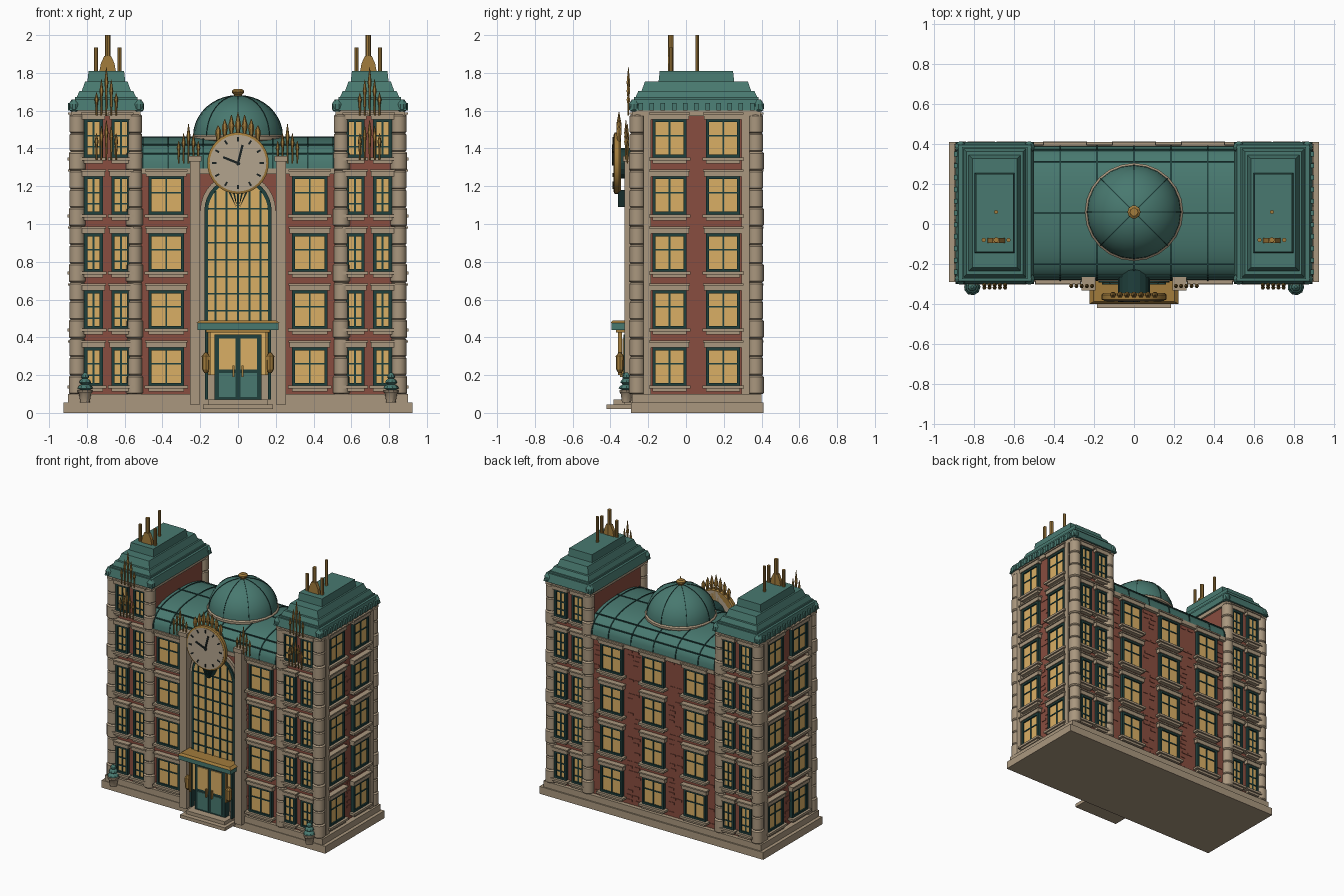
import bpy, bmesh, math, random
from mathutils import Matrix, Vector

cube = bpy.data.objects.get("Cube")
if cube:
    bpy.data.objects.remove(cube)
random.seed(4)
PALETTE = {
    "brick": (0.25, 0.075, 0.05), "stone": (0.40, 0.31, 0.21), "roof_green": (0.065, 0.19, 0.16),
    "dark_green": (0.014, 0.05, 0.045), "gold": (0.36, 0.2, 0.045), "lit_glass": (0.7, 0.43, 0.13),
    "black": (0.01, 0.015, 0.015), "clock_face": (0.45, 0.37, 0.27)}
MATS = {}
for key, rgb in PALETTE.items():
    m = bpy.data.materials.new(key)
    m.use_nodes = True
    m.diffuse_color = (*rgb, 1)
    m.node_tree.nodes["Principled BSDF"].inputs["Base Color"].default_value = (*rgb, 1)
    MATS[key] = m
PARTS = {}
ID = Matrix.Identity(4)


def part(name, mat):
    if name not in PARTS:
        PARTS[name] = (bmesh.new(), mat)
    return PARTS[name][0]


def box(name, mat, x, y, z, M=ID, taper=(0, 0)):
    """Box between pairs of limits; taper draws in the top edges."""
    T = M @ Matrix.Translation(((x[0]+x[1])/2, (y[0]+y[1])/2, (z[0]+z[1])/2))
    vs = bmesh.ops.create_cube(part(name, mat), size=1)["verts"]
    for v in vs:
        top = v.co.z > 0
        sx, sy = x[1]-x[0], y[1]-y[0]
        if top:
            sx, sy = sx - 2*taper[0], sy - 2*taper[1]
        v.co = T @ Vector((v.co.x*sx, v.co.y*sy, v.co.z*(z[1]-z[0])))


def lathe(name, mat, profile, at, n=12, M=ID):
    """Turn (radius, height) points around z at a place."""
    bm = part(name, mat)
    T = M @ Matrix.Translation(at)
    rings = []
    for r, z in profile:
        rings.append([bm.verts.new(T @ Vector((r*math.cos(a*math.tau/n), r*math.sin(a*math.tau/n), z)))
                      for a in range(n)])
    for lo, hi in zip(rings, rings[1:]):
        for i in range(n):
            bm.faces.new((lo[i], lo[(i+1) % n], hi[(i+1) % n], hi[i]))
    bm.faces.new(rings[0][::-1])
    bm.faces.new(rings[-1])


def prism(name, mat, pts, d0, d1, M=ID):
    """Extrude an outline in local x, z along local y."""
    bm = part(name, mat)
    a, b = ([bm.verts.new(M @ Vector((u, d, z))) for u, z in pts] for d in (d0, d1))
    bm.faces.new(a)
    bm.faces.new(b[::-1])
    for i in range(len(pts)):
        j = (i+1) % len(pts)
        bm.faces.new((a[i], b[i], b[j], a[j]))


def wall_frame(x, y, turn):
    return Matrix.Translation((x, y, 0)) @ Matrix.Rotation(math.radians(turn), 4, "Z")


CY = 0.055
FRONT, BACK = wall_frame(0, -0.26, 0), wall_frame(0, 0.37, 180)
SIDES = [wall_frame(0.86, CY, 90), wall_frame(-0.86, CY, -90)]


def window(M, u, z, w, h=0.2):
    """Framed sash window with lintel and sill."""
    a, b, lo, hi = u-w/2, u+w/2, z-h/2, z+h/2
    box("window_backing", "dark_green", (a, b), (-0.01, 0.01), (lo, hi), M)
    box("window_glass", "lit_glass", (a+0.015, b-0.015), (-0.013, 0), (lo+0.012, hi-0.012), M)
    for p in (a+0.008, b-0.008):
        box("window_frames", "dark_green", (p-0.008, p+0.008), (-0.024, 0), (lo, hi), M)
    for p in (lo+0.007, hi-0.007):
        box("window_frames", "dark_green", (a, b), (-0.024, 0), (p-0.007, p+0.007), M)
    box("window_bars", "dark_green", (u-0.005, u+0.005), (-0.018, 0), (lo, hi), M)
    for p in (z+0.015, z-0.045 if w < 0.12 else z+0.015):
        box("window_bars", "dark_green", (a, b), (-0.018, 0), (p-0.004, p+0.004), M)
    box("lintels", "stone", (a-0.012, b+0.012), (-0.032, 0), (hi, hi+0.028), M)
    box("lintels", "stone", (a-0.018, b+0.018), (-0.04, 0), (hi+0.028, hi+0.038), M)
    box("sills", "stone", (a-0.02, b+0.02), (-0.042, 0), (lo-0.016, lo), M)
    box("sills", "stone", (a, b), (-0.03, 0), (lo-0.032, lo-0.016), M)


def spikes(name, x, y, z, tops, gap):
    """Row of pointed gold rods."""
    for i, t in enumerate(tops):
        lathe(name, "gold", [(0.004, 0), (0.007, t*0.55), (0.011, t*0.68), (0.0015, t)],
              (x+(i-(len(tops)-1)/2)*gap, y, z), 6)


# Plinth and entrance steps
box("plinth", "stone", (-0.925, 0.925), (-0.29, 0.41), (0, 0.055))
box("plinth_top", "stone", (-0.9, 0.9), (-0.285, 0.4), (0.055, 0.1))
box("lower_step", "stone", (-0.185, 0.185), (-0.42, -0.25), (0.02, 0.045))
box("upper_step", "stone", (-0.16, 0.16), (-0.385, -0.25), (0.045, 0.07))

# Main block and towers
box("main_block", "brick", (-0.54, 0.54), (-0.26, 0.37), (0.1, 1.3))
FLOORS = [0.245 + 0.302*i for i in range(5)]
shaft = []
for i in range(15):
    z = 0.1 + i*0.0987
    r = 0.045 if i % 3 == 0 else 0.041
    shaft += [(r-0.006, z), (r, z+0.006), (r, z+0.09), (r-0.006, z+0.097)]
for s in (-1, 1):
    xs = sorted((s*0.53, s*0.86))
    box("tower_walls", "brick", xs, (-0.26, 0.37), (0.1, 1.58))
    for x in (0.851, 0.548):
        for y in (-0.258, 0.368):
            lathe("tower_columns", "stone", shaft, (s*x, y, 0), 14)
    for y in (-0.205, 0.315):
        box("corner_strips", "stone", sorted((s*0.85, s*0.885)), (y-0.02, y+0.02), (0.1, 1.58))
    box("tower_friezes", "stone", sorted((s*0.515, s*0.885)), (-0.285, 0.395), (1.572, 1.6))
    # Stepped tower roof
    tiers = [(0.196, 0.355, 1.6, 1.66, 0.014), (0.162, 0.327, 1.66, 1.705, 0.02),
             (0.13, 0.29, 1.705, 1.755, 0.018), (0.1, 0.2, 1.755, 1.81, 0.006)]
    for w, d, lo, hi, t in tiers:
        c = s*0.697
        box("tower_roofs", "roof_green", (c-w, c+w), (CY-d, CY+d), (lo, hi), ID, (t, t))
    box("roof_lips", "roof_green", (s*0.697-0.165, s*0.697+0.165), (CY-0.33, CY+0.33), (1.655, 1.672))
    for x in (0.525, 0.868):
        for y in (-0.275, 0.385):
            lathe("roof_corner_knobs", "roof_green", [(0.018, 0), (0.028, 0.015), (0.028, 0.04), (0.012, 0.065)],
                  (s*x, y, 1.595), 10)
    for i in range(11):
        y = -0.24 + i*0.059
        box("roof_brackets", "roof_green", sorted((s*0.88, s*0.9)), (y-0.012, y+0.012), (1.6, 1.64))
    # Gold crest and masts
    bell = [(-0.045, 1.8), (0.045, 1.8), (0.036, 1.85), (0.018, 1.89), (-0.018, 1.89), (-0.036, 1.85)]
    prism("crest_bells", "gold", [(s*0.69+u, z) for u, z in bell], -0.095, -0.07)
    for dx, y, top, r in ((-0.062, -0.08, 1.935, 0.011), (0.062, -0.08, 1.935, 0.011),
                          (0, -0.08, 2.0, 0.014), (0, 0.06, 2.0, 0.01)):
        lathe("masts", "gold", [(r, 1.8), (r, top)], (s*0.69+dx, y, 0), 8)
    # Spike ornaments
    spikes("tower_spikes", s*0.697, -0.305, 1.575, (0.12, 0.19, 0.255, 0.19, 0.12), 0.026)
    spikes("lower_tower_spikes", s*0.697, -0.318, 1.34, (0.14, 0.18, 0.21, 0.18, 0.14), 0.026)
    spikes("pilaster_spikes", s*0.262, -0.31, 1.32, (0.12, 0.16, 0.21, 0.16, 0.12), 0.026)
    # Entrance pilasters
    box("pilasters", "stone", sorted((s*0.2, s*0.255)), (-0.325, -0.25), (0.045, 1.33))
    box("pilaster_caps", "stone", sorted((s*0.192, s*0.263)), (-0.333, -0.25), (1.33, 1.36))
    # Wall lanterns
    box("lantern_brackets", "gold", sorted((s*0.145, s*0.155)), (-0.36, -0.34), (0.2, 0.44))
    lathe("lanterns", "gold", [(0.008, 0.21), (0.02, 0.23), (0.022, 0.3), (0.006, 0.32)], (s*0.17, -0.35, 0), 8)
    # Planters
    lathe("planters", "stone", [(0.025, 0.055), (0.032, 0.1), (0.04, 0.11), (0.04, 0.122)], (s*0.81, -0.315, 0), 10)
    for z, r in ((0.12, 0.042), (0.15, 0.033), (0.178, 0.022)):
        lathe("shrubs", "roof_green", [(r*0.5, z), (r, z+0.01), (r*0.85, z+0.022), (r*0.3, z+0.035)],
              (s*0.81, -0.315, 0), 9)

# Windows on all walls
for i, z in enumerate(FLOORS):
    for s in (-1, 1):
        for M in (FRONT, BACK):
            for u in (0.765, 0.62):
                window(M, s*u, z, 0.098)
    for M in SIDES:
        for u in (-0.142, 0.142):
            window(M, u, z, 0.18)
    if i < 4:
        for u in (-0.38, 0.38):
            window(FRONT, u, z, 0.19)
        for u in (-0.345, 0, 0.345):
            window(BACK, u, z, 0.18)

# Raised bricks between the windows
for M, spots in ((BACK, (-0.2, -0.145, 0.145, 0.2, -0.475, 0.475)), (FRONT, (-0.275, 0.275)),
                 (SIDES[0], (-0.02, 0.02)), (SIDES[1], (-0.02, 0.02))):
    for u in spots:
        for k in range(32):
            if random.random() < 0.45:
                z, o = 0.12+k*0.036, random.uniform(-0.008, 0.008)
                box("raised_bricks", "brick", (u+o-0.022, u+o+0.022), (-0.004, 0), (z, z+0.016), M)

# Eaves and barrel roof
for y in ((-0.285, -0.25), (0.36, 0.395)):
    box("eaves", "stone", (-0.51, 0.51), y, (1.265, 1.295))


def vault(a, h):
    pts = []
    for i in range(25):
        t = math.pi*i/24
        c, q = math.cos(t), math.sin(t)
        pts.append((math.copysign(abs(c)**0.8, c)*a, 1.295+abs(q)**0.8*h))
    return pts


ALONG = wall_frame(0, CY, 90)
prism("barrel_roof", "roof_green", vault(0.335, 0.163), -0.53, 0.53, ALONG)
for x in (-0.505, -0.37, -0.185, 0, 0.185, 0.37, 0.505):
    prism("roof_ribs", "dark_green", vault(0.339, 0.167), x-0.004, x+0.004, ALONG)
for u, z in [vault(0.336, 0.163)[k] for k in (3, 6, 12, 18, 21)]:
    box("roof_seams", "dark_green", (u-0.005, u+0.005), (-0.53, 0.53), (z-0.004, z+0.004), ALONG)

# Dome
C = (0, CY+0.005, 0)
lathe("dome_drum", "roof_green", [(0.225, 1.38), (0.225, 1.45)], C, 24)
lathe("dome_ring", "stone", [(0.225, 1.435), (0.245, 1.445), (0.245, 1.462), (0.235, 1.47)], C, 24)
arc = [(math.cos(k*math.pi/20), math.sin(k*math.pi/20)) for k in range(10)]
lathe("dome", "roof_green", [(0.235*c, 1.465+0.215*q) for c, q in arc] + [(0.006, 1.68)], C, 24)
rib = [(0.238*c, 1.465+0.218*q) for c, q in arc]
for k in range(4):
    M = Matrix.Translation(C) @ Matrix.Rotation(k*math.pi/4, 4, "Z")
    prism("dome_ribs", "dark_green", rib + [(-u, z) for u, z in rib[::-1]], -0.002, 0.002, M)
lathe("dome_finial", "gold", [(0.02, 1.67), (0.022, 1.685), (0.033, 1.695), (0.033, 1.705), (0.02, 1.715)], C, 10)


# Tall arched window
def arch(w, lo, spring):
    return [(-w, lo), (w, lo)] + [(w*math.cos(t*math.pi/16), spring+w*math.sin(t*math.pi/16)) for t in range(17)]


prism("arch_surround", "stone", arch(0.2, 0.1, 1.07), -0.02, 0.01, FRONT)
prism("arch_frame", "dark_green", arch(0.178, 0.44, 1.07), -0.032, 0, FRONT)
prism("arch_glass", "lit_glass", arch(0.158, 0.45, 1.07), -0.036, 0, FRONT)
for x in (-0.12, -0.06, 0, 0.06, 0.12):
    box("arch_bars", "dark_green", (x-0.005, x+0.005), (-0.042, 0), (0.45, 1.07+math.sqrt(0.16**2-x*x)), FRONT)
for k in range(7):
    z = 0.54+k*0.09
    box("arch_bars", "dark_green", (-0.16, 0.16), (-0.042, 0), (z-0.004, z+0.004), FRONT)

# Entrance doors and canopy
box("door_surround", "lit_glass", (-0.165, 0.165), (-0.05, 0), (0.2, 0.44), FRONT)
box("door_frame", "dark_green", (-0.125, 0.125), (-0.07, 0), (0.07, 0.415), FRONT)
for s in (-1, 1):
    box("door_frame", "dark_green", sorted((s*0.16, s*0.175)), (-0.06, 0), (0.07, 0.44), FRONT)
    box("door_lower_panels", "roof_green", sorted((s*0.012, s*0.1)), (-0.077, 0), (0.085, 0.21), FRONT)
    box("door_glass", "lit_glass", sorted((s*0.014, s*0.1)), (-0.076, 0), (0.23, 0.395), FRONT)
    box("door_handles", "gold", sorted((s*0.018, s*0.028)), (-0.09, 0), (0.19, 0.25), FRONT)
box("canopy", "roof_green", (-0.215, 0.215), (-0.395, -0.26), (0.44, 0.475))
box("canopy_top", "gold", (-0.222, 0.222), (-0.4, -0.26), (0.475, 0.49), ID, (0.02, 0.012))
box("canopy_beam", "gold", (-0.17, 0.17), (-0.37, -0.27), (0.425, 0.44))

# Clock
K = Matrix.Translation((0, -0.345, 1.322)) @ Matrix.Rotation(math.pi/2, 4, "X")
lathe("clock_axle", "dark_green", [(0.08, -0.12), (0.08, 0)], (0, 0, 0), 16, K)
lathe("clock_rim", "gold", [(0.155, 0), (0.163, 0.01), (0.163, 0.033), (0.15, 0.038)], (0, 0, 0), 32, K)
lathe("clock_dial", "clock_face", [(0.15, 0), (0.15, 0.04)], (0, 0, 0), 32, K)
for k in range(12):
    box("clock_marks", "black", (-0.005, 0.005), (0.115, 0.138), (0.03, 0.043), K @ Matrix.Rotation(k*math.pi/6, 4, "Z"))
for angle, length in ((68, 0.085), (-14, 0.1)):
    box("clock_hands", "black", (-0.006, 0.006), (-0.012, length), (0.03, 0.046),
        K @ Matrix.Rotation(math.radians(angle), 4, "Z"))
for x in (-0.05, -0.025, 0, 0.025, 0.05):
    prism("clock_bracket", "dark_green", [(x-0.006, 1.18), (x+0.006, 1.18), (x*0.2, 1.09)], -0.36, -0.29)
for k in range(-3, 4):
    x = k*0.035
    lathe("clock_crown", "gold", [(0.008, 0), (0.016, 0.045), (0.014, 0.06), (0.002, 0.115-abs(k)*0.01)],
          (x, -0.355, 1.322+math.sqrt(0.155**2-x*x)), 6)

# Turn the gathered parts into objects
SMOOTH = ("tower_columns", "barrel_roof", "dome", "dome_ring", "dome_drum", "clock_rim", "planters", "masts")
for name, (bm, mat) in PARTS.items():
    bmesh.ops.recalc_face_normals(bm, faces=bm.faces)
    me = bpy.data.meshes.new(name)
    bm.to_mesh(me)
    bm.free()
    me.materials.append(MATS[mat])
    bpy.context.collection.objects.link(bpy.data.objects.new(name, me))
    if name in SMOOTH:
        me.shade_smooth()
        me.set_sharp_from_angle(angle=math.radians(35))
